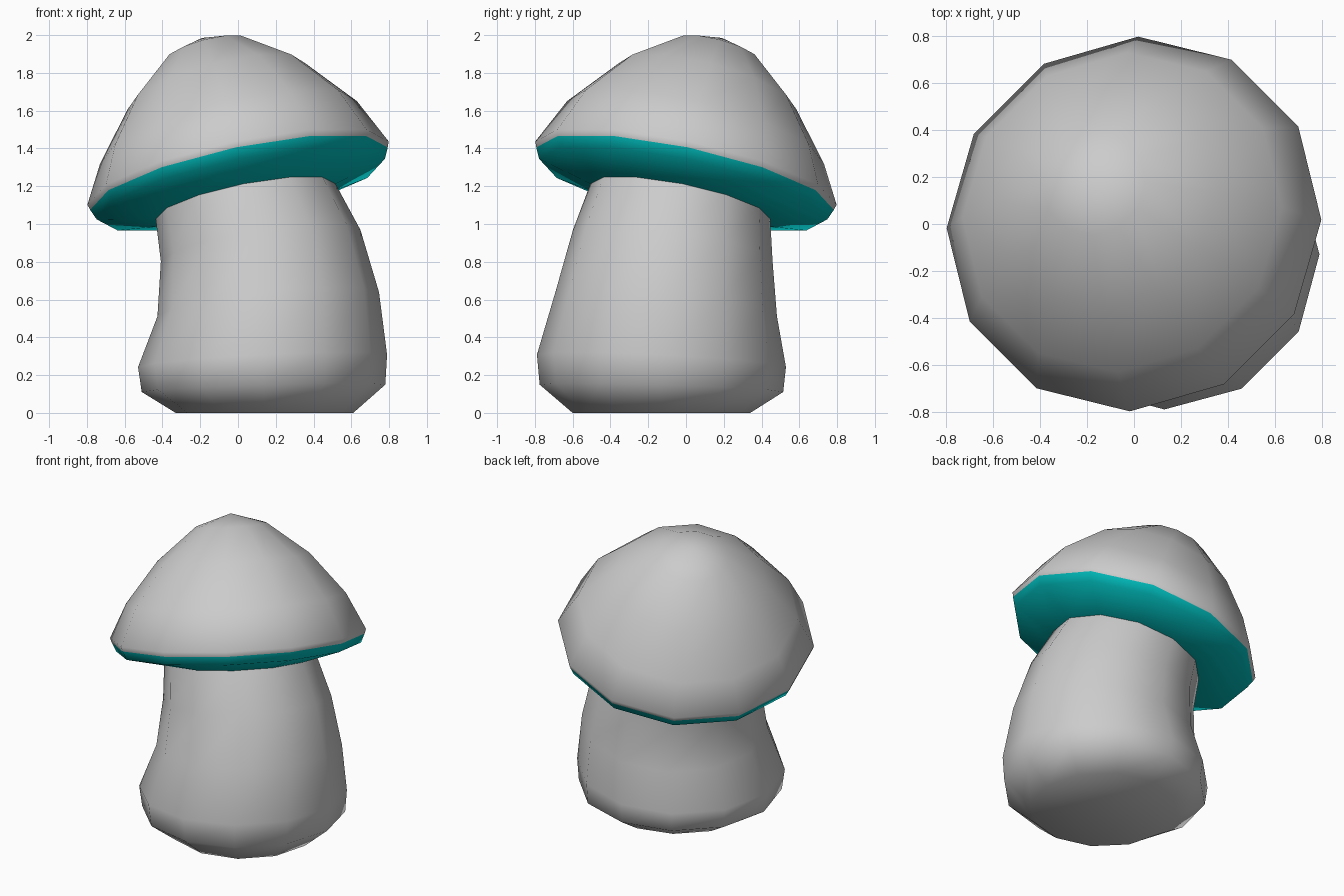
import bpy, bmesh, math
from mathutils import Vector

if "Cube" in bpy.data.objects:
    bpy.data.objects.remove(bpy.data.objects["Cube"])

SIDES = 12


def ring(bm, cx, cy, cz, radius, slope):
    """Twelve-sided ring, tilted down towards the back left."""
    q = Vector((0, 0, 1)).rotation_difference(Vector((-slope, slope, 1)))
    c = Vector((cx, cy, cz))
    verts = []
    for i in range(SIDES):
        a = 2 * math.pi * i / SIDES
        verts.append(bm.verts.new(c + q @ Vector((radius * math.cos(a), radius * math.sin(a), 0))))
    return verts


def loft(name, sections, close_bottom=False, apex=None, colour=None, colour_bands=0):
    """Skin a stack of rings; the lowest bands can take a colour."""
    bm = bmesh.new()
    rings = [ring(bm, *s) for s in sections]
    for band, (lo, hi) in enumerate(zip(rings, rings[1:])):
        for i in range(SIDES):
            j = (i + 1) % SIDES
            f = bm.faces.new((lo[i], lo[j], hi[j], hi[i]))
            f.material_index = 0 if band < colour_bands or not colour else 1
    if close_bottom:
        bm.faces.new(rings[0][::-1])
    if apex:
        tip = bm.verts.new(apex)
        for i in range(SIDES):
            f = bm.faces.new((rings[-1][i], rings[-1][(i + 1) % SIDES], tip))
            f.material_index = 1 if colour else 0
    for f in bm.faces:
        f.smooth = True
    mesh = bpy.data.meshes.new(name)
    bm.to_mesh(mesh)
    bm.free()
    if colour:
        mesh.materials.append(colour)
        mesh.materials.append(None)
    ob = bpy.data.objects.new(name, mesh)
    bpy.context.collection.objects.link(ob)
    return ob


teal = bpy.data.materials.new("teal")
teal.diffuse_color = (0.0, 0.5, 0.5, 1)
teal.use_nodes = True
teal.node_tree.nodes["Principled BSDF"].inputs["Base Color"].default_value = teal.diffuse_color

# Ring where the stem meets the cap: centre x, y, z, radius, slope
joint = (0.04, -0.03, 1.12, 0.485, 0.2)

# Bent stem with a bulging foot
loft("stem", [
    (0.14, -0.13, 0.00, 0.47, 0.0),
    (0.135, -0.13, 0.13, 0.645, 0.03),
    (0.13, -0.13, 0.275, 0.66, 0.05),
    (0.16, -0.105, 0.575, 0.59, 0.11),
    (0.12, -0.07, 0.885, 0.535, 0.16),
    joint,
], close_bottom=True)

# Tilted cap, teal on the underside and lower rim
loft("cap", [
    joint,
    (0.015, -0.015, 1.185, 0.78, 0.215),
    (0.005, -0.005, 1.24, 0.805, 0.215),
    (0.0, 0.0, 1.27, 0.815, 0.215),
    (-0.05, 0.05, 1.485, 0.70, 0.25),
    (-0.115, 0.115, 1.73, 0.485, 0.27),
    (-0.17, 0.17, 1.92, 0.225, 0.27),
], apex=(-0.19, 0.19, 1.985), colour=teal, colour_bands=2)
